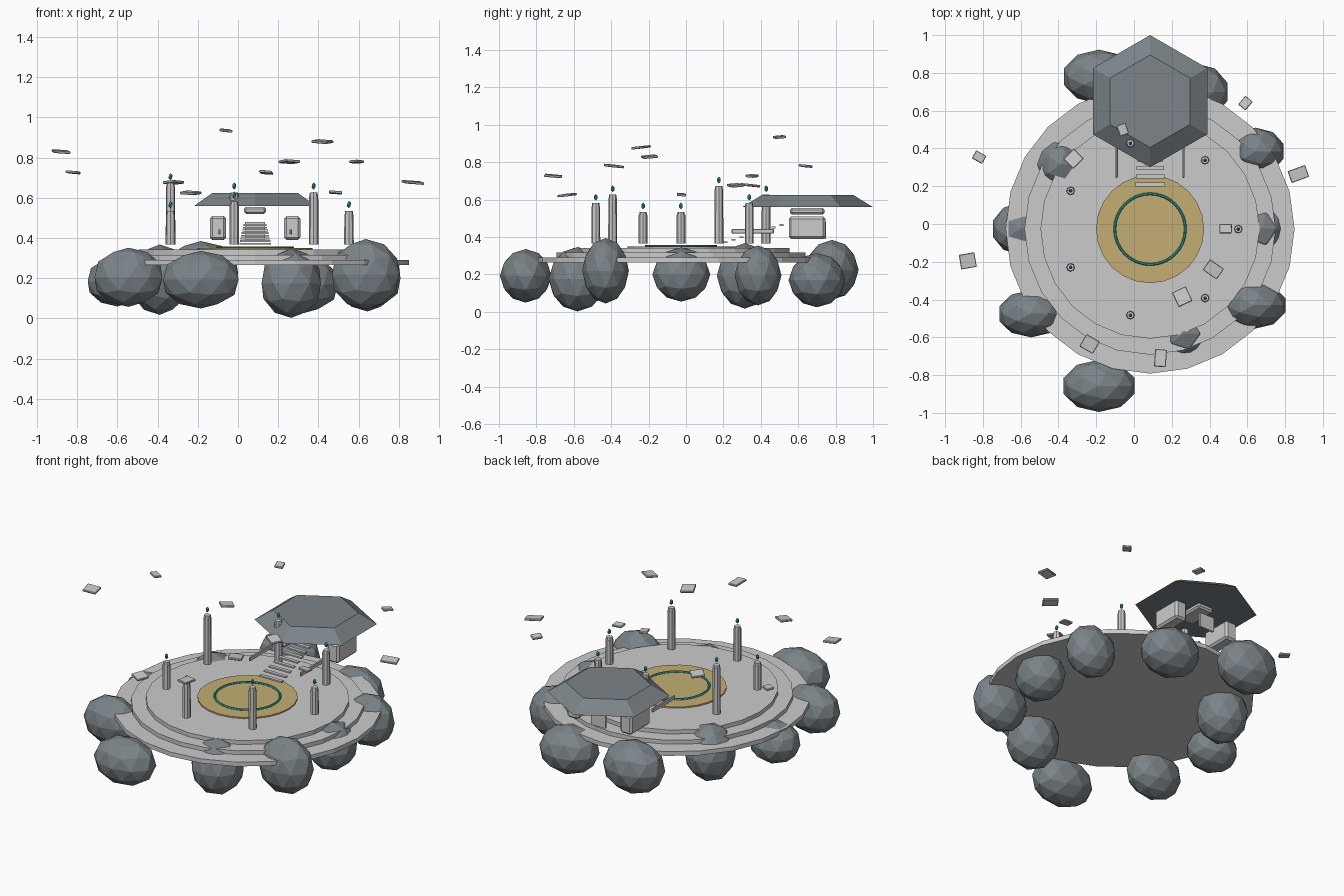
import bpy
from math import radians, pi, sin, cos

CX, CY = 0.085, -0.027


def material(name, rgb):
    m = bpy.data.materials.new(name)
    m.diffuse_color = (*rgb, 1)
    return m


GOLD = material("gold", (0.55, 0.42, 0.17))
TEAL = material("teal", (0.03, 0.36, 0.34))
ROCK = material("rock", (0.20, 0.23, 0.25))


def finish(name, mat=None, bevel=0):
    o = bpy.context.object
    o.name = name
    if mat:
        o.data.materials.append(mat)
    if bevel:
        bpy.ops.object.transform_apply(location=False, rotation=False, scale=True)
        b = o.modifiers.new("bevel", "BEVEL")
        b.width = bevel
        b.segments = 1
    return o


def box(name, loc, size, rot=(0, 0, 0), bevel=0.0, mat=None):
    bpy.ops.mesh.primitive_cube_add(size=1, location=loc, rotation=rot)
    bpy.context.object.scale = size
    return finish(name, mat, bevel)


def frustum(name, x, y, z0, z1, r0, r1, sides, mat=None, rot=0):
    bpy.ops.mesh.primitive_cone_add(vertices=sides, radius1=r0, radius2=r1, depth=z1 - z0,
                                    location=(x, y, (z0 + z1) / 2), rotation=(0, 0, rot))
    return finish(name, mat)


def blob(name, loc, radii, sub, mat):
    bpy.ops.mesh.primitive_ico_sphere_add(subdivisions=sub, radius=1, location=loc)
    bpy.context.object.scale = radii
    return finish(name, mat)


# stepped round platform
for i, (r, z0, z1) in enumerate([(0.765, 0.265, 0.292), (0.665, 0.292, 0.317), (0.58, 0.317, 0.342)]):
    frustum(f"platform_step_{i}", CX, CY, z0, z1, r, r, 24)

# gold centre disc and teal ring
frustum("centre_disc", CX, CY, 0.342, 0.35, 0.286, 0.286, 24, GOLD)
bpy.ops.mesh.primitive_torus_add(major_radius=0.187, minor_radius=0.007, major_segments=32,
                                 minor_segments=6, location=(CX, CY, 0.352))
finish("glow_ring", TEAL)

# boulders under the rim: centre, radii
boulders = [
    ((-0.185, 0.78, 0.225), (0.195, 0.143, 0.16)),
    ((0.32, 0.70, 0.17), (0.185, 0.152, 0.145)),
    ((0.645, 0.385, 0.195), (0.155, 0.125, 0.16)),
    ((0.675, -0.025, 0.20), (0.14, 0.155, 0.145)),
    ((0.635, -0.43, 0.22), (0.175, 0.125, 0.175)),
    ((0.265, -0.58, 0.175), (0.155, 0.155, 0.172)),
    ((-0.185, -0.857, 0.193), (0.197, 0.138, 0.143)),
    ((-0.545, -0.475, 0.205), (0.177, 0.125, 0.147)),
    ((-0.60, -0.025, 0.185), (0.155, 0.138, 0.125)),
    ((-0.39, 0.315, 0.193), (0.15, 0.15, 0.175)),
]
for i, (loc, radii) in enumerate(boulders):
    blob(f"boulder_{i}", loc, radii, 2, ROCK)

# ring of seven pillars, each with a floating gem
for i in range(7):
    a = i * 2 * pi / 7
    x, y = CX + 0.467 * cos(a), CY + 0.467 * sin(a)
    top = 0.53 + 0.046 * (i % 4)
    frustum(f"pillar_{i}", x, y, 0.367, top - 0.012, 0.024, 0.023, 8)
    frustum(f"pillar_cap_{i}", x, y, top - 0.012, top + 0.005, 0.021, 0.019, 8)
    blob(f"gem_{i}", (x, y, top + 0.037), (0.011, 0.011, 0.018), 1, TEAL)

# shrine: hexagonal roof, side blocks, lintel, back panel
frustum("shrine_roof", CX, 0.65, 0.56, 0.625, 0.35, 0.245, 6, ROCK)
for side, name in ((-1, "left"), (1, "right")):
    box(f"shrine_block_{name}", (CX + side * 0.185, 0.648, 0.45), (0.08, 0.195, 0.12), bevel=0.012)
    box(f"stair_rail_{name}", (CX + side * 0.177, 0.357, 0.431), (0.012, 0.225, 0.026), bevel=0.004)
box("shrine_lintel", (CX, 0.648, 0.538), (0.11, 0.185, 0.035), bevel=0.01)
box("shrine_back_panel", (CX, 0.743, 0.435), (0.10, 0.012, 0.09))

# stairs rising to the shrine
for i in range(8):
    box(f"stair_{i}", (CX, 0.21 + 0.043 * i, 0.372 + 0.0132 * i), (0.157 - 0.006 * i, 0.022, 0.009))

# floating slabs: x, y, z, width, depth, turn
slabs = [
    (-0.82, 0.354, 0.727, 0.062, 0.048, -30), (-0.88, -0.195, 0.83, 0.083, 0.078, 10),
    (0.59, 0.64, 0.78, 0.06, 0.05, 50), (0.87, 0.265, 0.677, 0.098, 0.066, 20),
    (-0.32, 0.345, 0.677, 0.078, 0.075, 45), (-0.06, 0.50, 0.935, 0.05, 0.06, 20),
    (0.485, -0.025, 0.627, 0.065, 0.048, 0), (0.42, -0.24, 0.88, 0.09, 0.068, -35),
    (0.255, -0.385, 0.78, 0.08, 0.085, 25), (-0.235, -0.635, 0.625, 0.082, 0.075, -30),
    (0.14, -0.71, 0.727, 0.062, 0.092, -5),
]
for i, (x, y, z, w, d, turn) in enumerate(slabs):
    tilt = radians(5 if i % 2 else -5)
    box(f"floating_slab_{i}", (x, y, z), (w, d, 0.013), (tilt, radians(4), radians(turn)), bevel=0.003)
